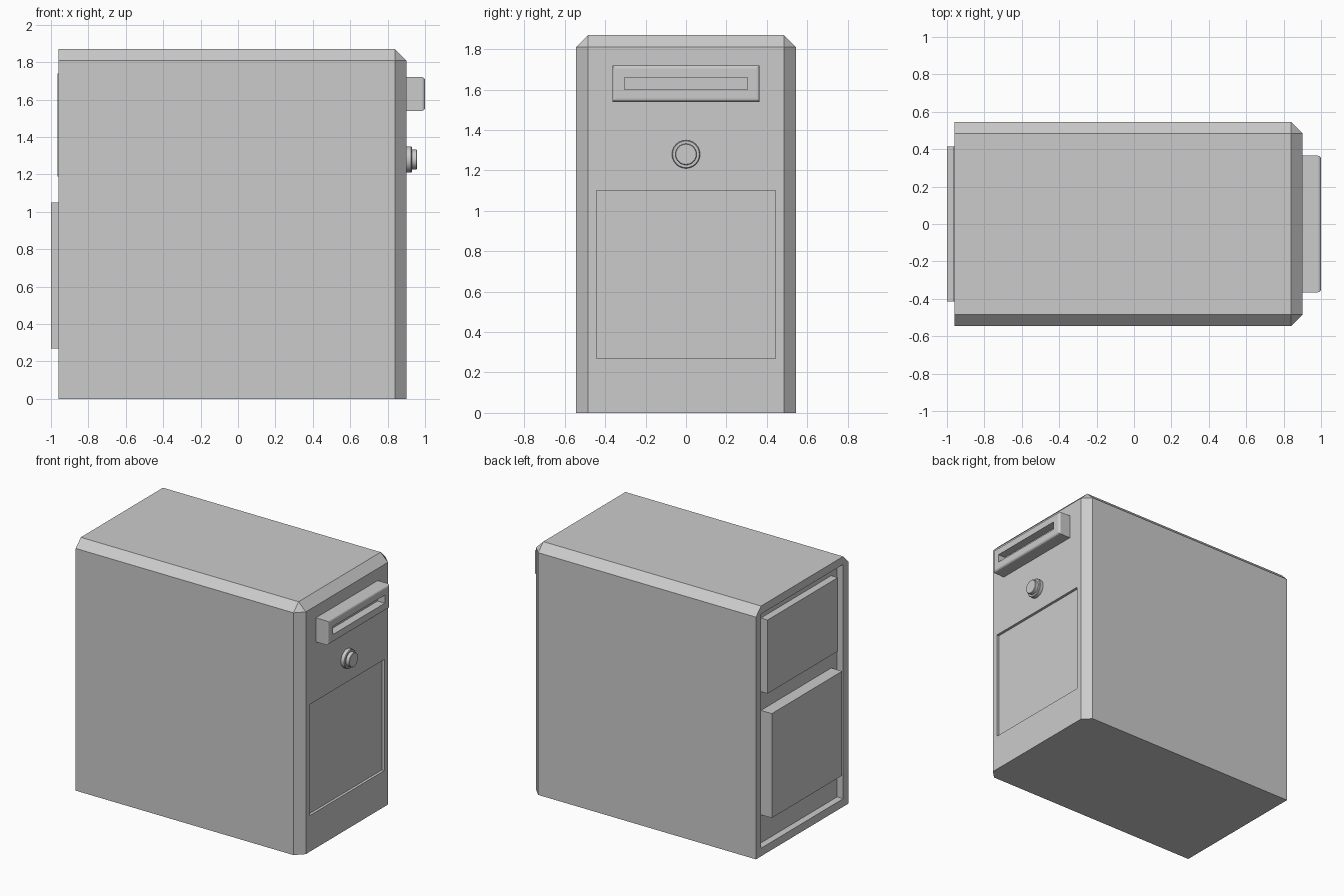
import bpy, bmesh, math
from mathutils import Matrix

if "Cube" in bpy.data.objects:
    bpy.data.objects.remove(bpy.data.objects["Cube"])


def box(name, lo, hi, bevel=0, pick=None, segments=1):
    """Box between two corners; bevels edges whose both ends satisfy pick."""
    bm = bmesh.new()
    bmesh.ops.create_cube(bm, size=1)
    for v in bm.verts:
        v.co = [lo[i] if v.co[i] < 0 else hi[i] for i in range(3)]
    if bevel:
        edges = [e for e in bm.edges if pick(*e.verts)]
        bmesh.ops.bevel(bm, geom=edges, offset=bevel, segments=segments,
                        profile=0.5, affect='EDGES')
    return finish(name, bm)


def finish(name, bm):
    me = bpy.data.meshes.new(name)
    bm.to_mesh(me)
    bm.free()
    ob = bpy.data.objects.new(name, me)
    bpy.context.collection.objects.link(ob)
    return ob


def cut(ob, lo, hi):
    """Carve a rectangular pocket out of an object."""
    cutter = box("cutter", lo, hi)
    cutter.hide_render = True
    mod = ob.modifiers.new("pocket", 'BOOLEAN')
    mod.operation = 'DIFFERENCE'
    mod.solver = 'EXACT'
    mod.object = cutter
    bpy.context.view_layer.objects.active = ob
    bpy.ops.object.modifier_apply(modifier=mod.name)
    bpy.data.objects.remove(cutter)


def disc(name, x0, x1, z, radius, bevel):
    """Short cylinder along x with a softened front rim."""
    bm = bmesh.new()
    turn = Matrix.Translation(((x0 + x1) / 2, 0, z)) @ Matrix.Rotation(math.pi / 2, 4, 'Y')
    bmesh.ops.create_cone(bm, cap_ends=True, segments=24, radius1=radius,
                          radius2=radius, depth=x1 - x0, matrix=turn)
    rim = [e for e in bm.edges if all(v.co.x > x1 - 1e-4 for v in e.verts)]
    bmesh.ops.bevel(bm, geom=rim, offset=bevel, segments=1, affect='EDGES')
    ob = finish(name, bm)
    ob.data.shade_smooth()
    bpy.ops.object.select_all(action='DESELECT')
    ob.select_set(True)
    bpy.context.view_layer.objects.active = ob
    bpy.ops.object.shade_smooth_by_angle(angle=math.radians(30))
    return ob


def cabinet_edge(a, b):
    """Edges shared by two of: front end (+x), top, either side."""
    a, b = a.co, b.co
    front = a.x > 0 and b.x > 0
    top = a.z > 1 and b.z > 1
    side = a.y * b.y > 0
    return front + top + side >= 2


# Cabinet with chamfered edges
body = box("cabinet", (-0.96, -0.545, 0), (0.90, 0.545, 1.87), 0.06, cabinet_edge)
# Shallow door recess at the +x end, framed opening at the -x end
cut(body, (0.88, -0.442, 0.27), (1.0, 0.442, 1.10))
cut(body, (-1.1, -0.485, 0.06), (-0.91, 0.485, 1.81))

# Panels set in the framed opening
box("upper_back_panel", (-0.965, -0.415, 1.19), (-0.91, 0.415, 1.74))
box("lower_back_panel", (-1.0, -0.415, 0.27), (-0.91, 0.415, 1.05))

# Slotted housing, rounded around its outer face
slot = box("slot_housing", (0.90, -0.365, 1.54), (1.0, 0.365, 1.72), 0.016,
           lambda a, b: a.co.x > 0.95 and b.co.x > 0.95, 3)
cut(slot, (0.94, -0.305, 1.60), (1.1, 0.305, 1.66))

# Round button on a collar
disc("button_collar", 0.90, 0.93, 1.28, 0.07, 0.004)
disc("button", 0.92, 0.957, 1.28, 0.053, 0.003)
